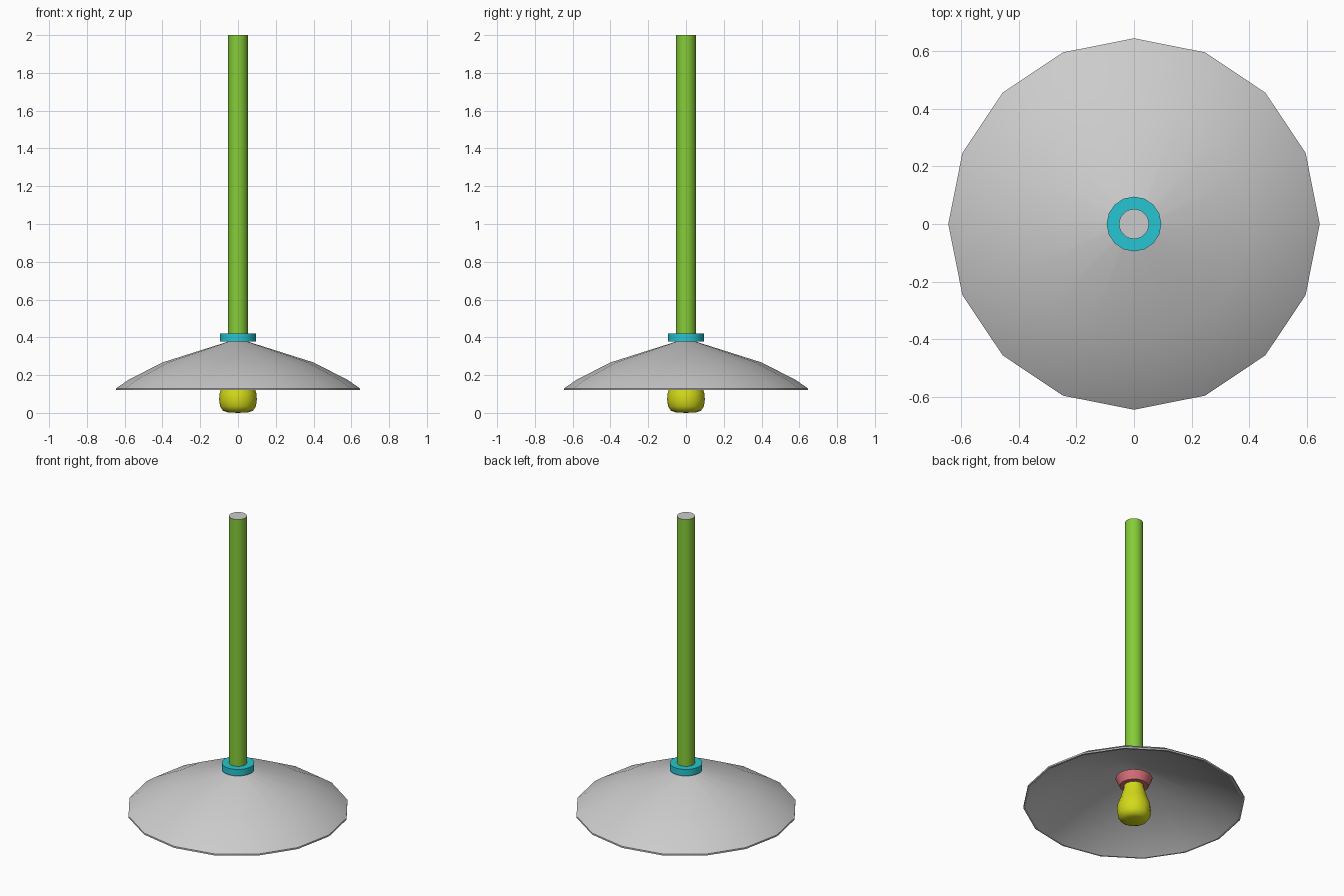
import bpy, bmesh, math

if "Cube" in bpy.data.objects:
    bpy.data.objects.remove(bpy.data.objects["Cube"])


def material(name, rgb):
    m = bpy.data.materials.new(name)
    m.diffuse_color = (*rgb, 1)
    m.use_nodes = True
    m.node_tree.nodes["Principled BSDF"].inputs["Base Color"].default_value = m.diffuse_color
    return m


def lathe(name, profile, sides, mat=None, closed=False, angle=35):
    """Revolve (radius, z) points about z; a zero radius makes a pole."""
    bm = bmesh.new()
    rings = []
    for r, z in profile:
        if r == 0:
            rings.append([bm.verts.new((0, 0, z))] * sides)
        else:
            rings.append([bm.verts.new((r * math.cos(2 * math.pi * i / sides),
                                        r * math.sin(2 * math.pi * i / sides), z))
                          for i in range(sides)])
    pairs = list(zip(rings, rings[1:]))
    if closed:
        pairs.append((rings[-1], rings[0]))
    for a, b in pairs:
        for i in range(sides):
            j = (i + 1) % sides
            bm.faces.new(dict.fromkeys((a[i], a[j], b[j], b[i])))
    bmesh.ops.recalc_face_normals(bm, faces=bm.faces)
    mesh = bpy.data.meshes.new(name)
    bm.to_mesh(mesh)
    bm.free()
    ob = bpy.data.objects.new(name, mesh)
    bpy.context.collection.objects.link(ob)
    if mat:
        mesh.materials.append(mat)
    bpy.ops.object.select_all(action='DESELECT')
    ob.select_set(True)
    bpy.context.view_layer.objects.active = ob
    bpy.ops.object.shade_smooth_by_angle(angle=math.radians(angle))
    return ob


green = material("rod_green", (0.24, 0.60, 0.04))
cyan = material("collar_cyan", (0.02, 0.56, 0.64))
pink = material("socket_pink", (0.72, 0.17, 0.20))
yellow = material("bulb_yellow", (0.66, 0.70, 0.01))
grey = material("rod_end_grey", (0.6, 0.6, 0.6))

# Thin sixteen-sided shade with an outer skin, rim and inner skin
lathe("shade", [(0, 0.385), (0.05, 0.378), (0.40, 0.267), (0.58, 0.175),
                (0.645, 0.130), (0.645, 0.120), (0.632, 0.120),
                (0.572, 0.162), (0.395, 0.254), (0.05, 0.363), (0, 0.368)], 16)

# Collar ring around the foot of the rod
lathe("collar", [(0.045, 0.378), (0.095, 0.378), (0.095, 0.42), (0.045, 0.42)],
      16, cyan, closed=True)

# Hanging rod with a grey top end
rod = lathe("hanging_rod", [(0, 0.38), (0.052, 0.38), (0.052, 2.0), (0, 2.0)], 24, green)
rod.data.materials.append(grey)
for p in rod.data.polygons:
    if p.normal.z > 0.9:
        p.material_index = 1

# Tapered lamp socket inside the shade
lathe("socket", [(0, 0.30), (0.108, 0.287), (0.084, 0.235), (0, 0.235)], 16, pink)

# Bulb with a narrow neck and a rounded, flattened end
lathe("bulb", [(0, 0.26), (0.056, 0.26), (0.060, 0.215), (0.080, 0.15),
               (0.097, 0.105), (0.100, 0.07), (0.095, 0.035),
               (0.080, 0.012), (0.055, 0.003), (0, 0.0)], 12, yellow, angle=50)
